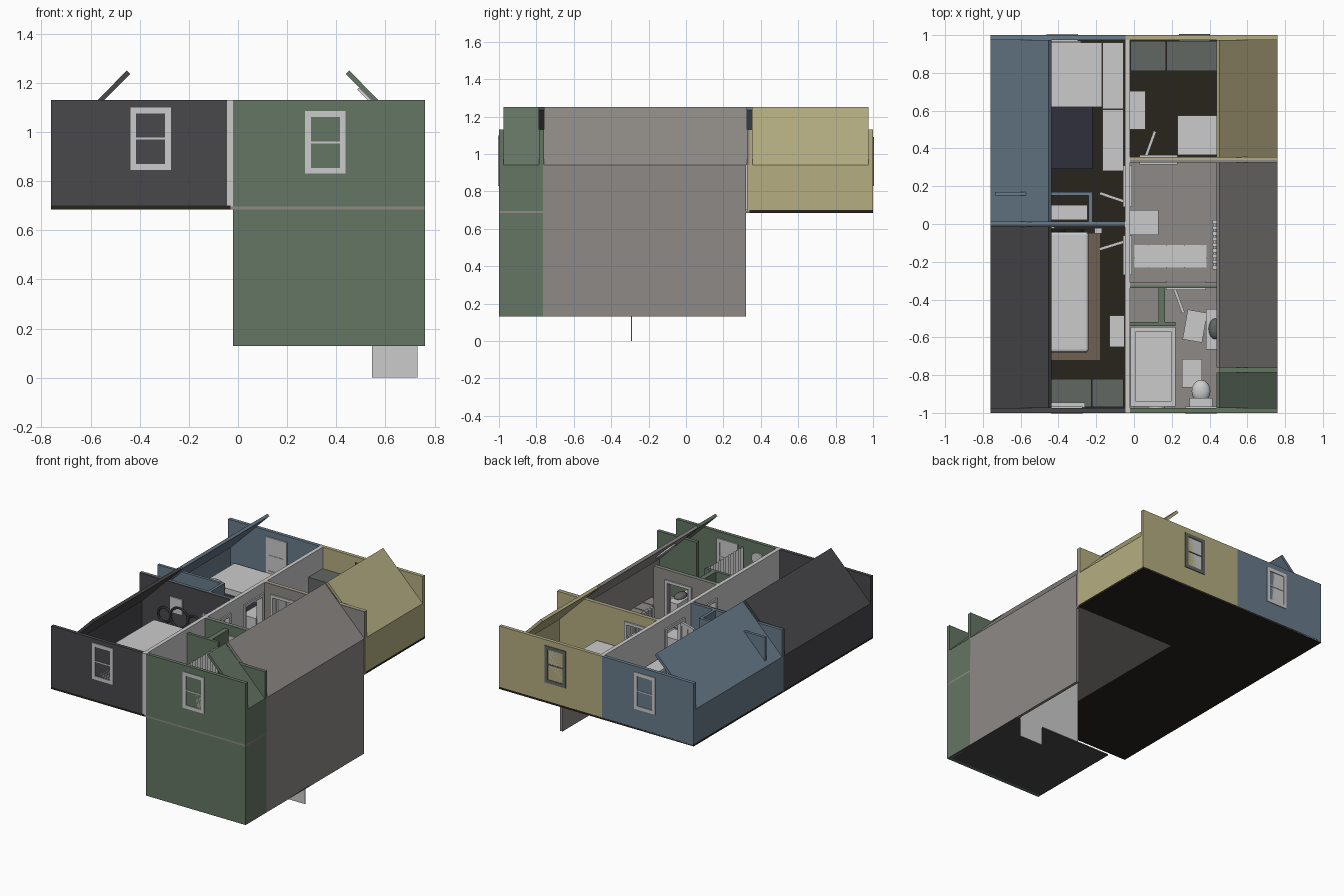
import bpy, bmesh, math
from mathutils import Matrix, Vector

if "Cube" in bpy.data.objects:
    bpy.data.objects.remove(bpy.data.objects["Cube"])

def mat(name, r, g, b):
    m = bpy.data.materials.new(name)
    m.diffuse_color = (r, g, b, 1)
    m.use_nodes = True
    m.node_tree.nodes["Principled BSDF"].inputs["Base Color"].default_value = m.diffuse_color
    return m

BLUE = mat("blue", .14, .20, .26)
YELLOW = mat("yellow", .46, .42, .22)
GREEN = mat("green", .13, .18, .13)
DARK = mat("charcoal", .065, .065, .07)
STONE = mat("warm_grey", .27, .255, .24)
BROWN = mat("dark_wood", .022, .017, .012)
TAN = mat("tan", .16, .12, .08)
SLATE = mat("slate", .12, .135, .125)
NAVY = mat("navy", .03, .03, .045)

F, T = .70, 1.13           # floor level and wall top

def finish(name, bm, m=None, smooth=False):
    bmesh.ops.recalc_face_normals(bm, faces=bm.faces)
    me = bpy.data.meshes.new(name)
    bm.to_mesh(me)
    bm.free()
    o = bpy.data.objects.new(name, me)
    bpy.context.collection.objects.link(o)
    if m:
        me.materials.append(m)
    if smooth:
        for p in me.polygons:
            p.use_smooth = True
    return o

def boxes(name, items, m=None, rot=0, pivot=(0, 0, 0)):
    """One object from boxes (x0,x1,y0,y1,z0,z1), optionally turned about z."""
    bm = bmesh.new()
    for x0, x1, y0, y1, z0, z1 in items:
        mx = Matrix.Translation(((x0+x1)/2, (y0+y1)/2, (z0+z1)/2)) @ Matrix.Diagonal((x1-x0, y1-y0, z1-z0, 1))
        bmesh.ops.create_cube(bm, size=1, matrix=mx)
    bmesh.ops.rotate(bm, verts=bm.verts, cent=pivot, matrix=Matrix.Rotation(math.radians(rot), 3, 'Z'))
    return finish(name, bm, m)

def box(name, x0, x1, y0, y1, z0, z1, m=None):
    return boxes(name, [(x0, x1, y0, y1, z0, z1)], m)

def blob(name, c, s, m=None, seg=16):
    bm = bmesh.new()
    bmesh.ops.create_uvsphere(bm, u_segments=seg, v_segments=seg//2, radius=1,
                              matrix=Matrix.Translation(c) @ Matrix.Diagonal((*s, 1)))
    return finish(name, bm, m, True)

def wall(name, axis, a, b, p0, p1, m=None, doors=(), base=.69):
    """Wall from a to b along an axis, p0..p1 thick, with door openings."""
    out, cur = [], a
    for d0, d1 in doors:
        out += [(cur, d0, base, T), (d0, d1, 1.04, T)]
        cur = d1
    out.append((cur, b, base, T))
    boxes(name, [(u, v, p0, p1, z, w) if axis == 'x' else (p0, p1, u, v, z, w) for u, v, z, w in out], m)

# floors
box("left_floor", -.76, -.03, -1, 1, .685, F, BROWN)
box("back_right_floor", -.03, .76, .34, 1, .685, F, BROWN)
box("hall_floor", -.03, .76, -1, .34, .685, F - .004, STONE)
tile = box("hall_tiles", -.018, .074, -.965, -.873, F - .004, F, STONE)
for n, d in ((8, (.096, 0, 0)), (13, (0, .0985, 0))):
    a = tile.modifiers.new("array", 'ARRAY')
    a.count, a.use_relative_offset, a.use_constant_offset = n, False, True
    a.constant_offset_displace = d

# outer side walls
box("wall_side_charcoal", -.76, -.74, -1, 0, .69, .94, DARK)
box("wall_side_blue", -.76, -.74, 0, 1, .69, .94, BLUE)
box("wall_side_yellow", .74, .76, .325, 1, .69, .94, YELLOW)
box("wall_side_hall", .74, .76, -.765, .32, .13, .94, STONE)
box("wall_side_green", .74, .76, -1, -.765, .13, .94, GREEN)

# end walls
wall("wall_front_charcoal", 'x', -.76, -.045, -1, -.975, DARK)
wall("wall_front_green", 'x', -.02, .76, -1, -.975, GREEN, base=.13)
wall("wall_back_blue", 'x', -.76, -.045, .975, 1, BLUE)
wall("wall_back_yellow", 'x', -.045, .76, .975, 1, YELLOW)

# inner walls, one skin per room
wall("spine_wall", 'y', -1, .99, -.048, -.02, None, ((-.25, -.08), (.11, .29)))
wall("divider_charcoal", 'x', -.76, -.045, -.016, -.002, DARK)
wall("divider_blue", 'x', -.76, -.045, -.002, .012, BLUE)
study = ((.05, .21),)
wall("divider_hall", 'x', -.02, .76, .325, .34, STONE, study)
wall("divider_yellow", 'x', -.02, .76, .34, .355, YELLOW, study)
bath = ((.19, .36),)
wall("bath_wall_hall", 'x', -.02, .47, -.325, -.31, STONE, bath)
wall("bath_wall_green", 'x', -.02, .47, -.34, -.325, GREEN, bath)
wall("green_wing_wall", 'x', .45, .76, -.785, -.76, GREEN)
wall("closet_wall_long", 'x', -.735, -.22, .15, .17, BLUE)
wall("closet_wall_short", 'y', .01, .17, -.24, -.22, BLUE)
boxes("linen_nook", [(-.02, .22, -.54, -.52, F, 1.1), (.13, .165, -.52, -.34, F, 1.1)], GREEN)

# sloping roof panels
def roof(name, side, y0, y1, m):
    bm = bmesh.new()
    prof = [(.76, .94), (.452, 1.25), (.438, 1.236), (.735, .94)]
    f = bm.faces.new([bm.verts.new((side*x, y0, z)) for x, z in prof])
    r = bmesh.ops.extrude_face_region(bm, geom=[f])
    bmesh.ops.translate(bm, verts=[v for v in r["geom"] if isinstance(v, bmesh.types.BMVert)], vec=(0, y1-y0, 0))
    finish(name, bm, m)

roof("roof_charcoal", -1, -.975, -.012, DARK)
roof("roof_blue", -1, .01, .975, BLUE)
roof("roof_yellow", 1, .352, .975, YELLOW)
roof("roof_hall", 1, -.76, .325, STONE)
roof("roof_green", 1, -.975, -.785, GREEN)

# lower storey under the bathroom
box("lower_slab", -.02, .76, -1, -.29, .13, .14, DARK)
box("lower_wall", .23, .75, -.31, -.295, .14, .69)
box("lower_door", .545, .73, -.294, -.289, 0, .42)

# windows: frame, pane and sash bars standing proud of both wall faces
def window(name, cx, y, z0, z1, m=None):
    a, b, w = cx-.083, cx+.083, .024
    boxes(name + "_frame", [(a, a+w, y-.02, y+.02, z0, z1), (b-w, b, y-.02, y+.02, z0, z1),
                            (a+w, b-w, y-.02, y+.02, z0, z0+w), (a+w, b-w, y-.02, y+.02, z1-w, z1),
                            (a+w, b-w, y-.018, y+.018, (z0+z1)/2-.004, (z0+z1)/2+.004)], m)
    box(name + "_pane", a+w, b-w, y-.015, y+.015, z0+w, z1-w)

window("front_left_window", -.355, -.985, .845, 1.10)
window("front_right_window", .355, -.985, .83, 1.085)
window("back_left_window", -.38, .985, .83, 1.09)
window("back_right_window", .32, .985, .83, 1.09, SLATE)

# door casings and open panelled doors
def casing(name, axis, d0, d1, p):
    q = [(d0-.02, d0, F, 1.06), (d1, d1+.02, F, 1.06), (d0, d1, 1.04, 1.06)]
    boxes(name, [(a, b, p-.024, p+.024, z, w) if axis == 'x' else (p-.024, p+.024, a, b, z, w) for a, b, z, w in q])

def door(name, x, y, ang):
    L = .15
    it = [(x, x+L, y-.004, y+.004, F, 1.04)]
    for u in (0, .067, L-.016):
        it.append((x+u, x+u+.016, y-.008, y+.008, F, 1.04))
    for z in (F, .85, 1.015):
        it.append((x, x+L, y-.008, y+.008, z, z+.025))
    boxes(name, it, None, ang, (x, y, 0))

casing("charcoal_casing", 'y', -.25, -.08, -.034)
casing("blue_casing", 'y', .11, .29, -.034)
casing("study_casing", 'x', .05, .21, .34)
casing("bath_casing", 'x', .19, .36, -.325)
door("charcoal_door", -.04, -.09, 197)
door("blue_door", -.04, .115, 161)
door("study_door", .06, .35, 70)
door("bath_door", .21, -.33, -70)

# blue room: bed, pillows, desks, closet shelf
box("navy_bed", -.72, -.22, .29, .62, F, .80, NAVY)
blob("large_pillow", (-.58, .52, .85), (.09, .11, .07))
blob("small_pillow", (-.62, .38, .84), (.07, .08, .05))
box("wide_cabinet", -.70, -.17, .62, .96, F, .84)
box("corner_desk", -.168, -.055, .61, .96, F, .86)
boxes("side_desk", [(-.168, -.055, .28, .605, .86, .88), (-.168, -.055, .28, .30, F, .86),
                    (-.168, -.055, .585, .605, F, .86)])
boxes("closet_shelves", [(-.45, -.245, .02, .10, z, z+.015) for z in (.8, .92, 1.03)])
box("blue_sill", -.45, -.28, .955, .97, .80, .83)

# charcoal room: rug, bed with scrolled headboard, shelves, desk, picture
box("bed_rug", -.70, -.18, -.72, -.05, F, .706, TAN)
box("bed_base", -.62, -.25, -.68, -.04, .74, .79, DARK)
bed = box("mattress", -.63, -.24, -.68, -.04, .79, .85)
bv = bed.modifiers.new("bevel", 'BEVEL')
bv.width, bv.segments = .015, 2
boxes("bed_legs", [(x, x+.02, y, y+.02, F, .75) for x in (-.62, -.27) for y in (-.68, -.06)], DARK)
for i, (x, r) in enumerate(((-.55, .05), (-.435, .07), (-.32, .05))):
    bpy.ops.mesh.primitive_torus_add(location=(x, -.035, .88 + r/3), rotation=(math.pi/2, 0, 0), major_radius=r,
                                     minor_radius=.008, major_segments=20, minor_segments=6)
    bpy.context.object.name = "headboard_scroll_%d" % i
    bpy.context.object.data.materials.append(DARK)
boxes("front_shelves", [(-.70, -.225, -.97, -.82, F, .80), (-.222, -.055, -.97, -.82, F, .90)], SLATE)
box("charcoal_sill", -.45, -.26, -.972, -.945, .80, .84)
box("small_desk", -.13, -.05, -.65, -.485, F, .84)
box("wall_picture", -.52, -.42, -.024, -.016, .92, 1.03)
box("bedside_table", -.21, -.17, -.05, -.02, F, .98)

# hall: runner rug, cabinet, radiator
box("runner_rug", 0, .385, -.23, -.11, F, .706)
boxes("hall_cabinet", [(-.02, .10, -.055, .07, F, .86), (.10, .125, -.045, .06, F, .84),
                       (-.02, .13, -.058, .073, .86, .875)])
boxes("radiator", [(.415, .44, -.24 + i*.03, -.22 + i*.03, .73, .88) for i in range(9)] + [(.422, .434, -.24, .02, .75, .77)])

# yellow room: shelves and tables
boxes("back_shelves", [(-.018, .17, .81, .97, F, .98), (.173, .44, .81, .97, F, .86)], SLATE)
boxes("study_table", [(.23, .44, .365, .575, .85, .87), (.24, .26, .545, .565, F, .85), (.24, .26, .375, .395, F, .85),
                      (.41, .43, .545, .565, F, .85), (.41, .43, .375, .395, F, .85)])
boxes("bookshelf", [(-.02, .06, .50, .705, z, z+.012) for z in (.72, .81, .90)]
      + [(-.02, .06, y, y+.01, F, .912) for y in (.50, .695)])

# bathroom: tub, pleated curtain, mats, basin, toilet, mirrors
boxes("bathtub", [(-.018, .22, -.965, -.94, F, .82), (-.018, .22, -.57, -.545, F, .82), (-.018, .01, -.94, -.57, F, .82),
                  (.195, .22, -.94, -.57, F, .82), (.01, .195, -.94, -.57, F, .73)])
bm = bmesh.new()
pts = [(.225 + .012*(i % 2), -.965 + i*.014) for i in range(30)]
lo, hi = ([bm.verts.new((x, y, z)) for x, y in pts] for z in (.75, 1.08))
for i in range(29):
    bm.faces.new((lo[i], lo[i+1], hi[i+1], hi[i]))
finish("shower_curtain", bm)
boxes("basin_mat", [(.27, .375, -.62, -.46, F, .708)], None, -10, (.32, -.54, 0))
box("toilet_mat", .255, .36, -.865, -.715, F, .708)
boxes("toilet_tank", [(.30, .41, -.965, -.925, .78, .89), (.295, .415, -.97, -.92, .89, .90)])
blob("toilet_bowl", (.355, -.885, .77), (.05, .06, .03))
box("toilet_foot", .325, .385, -.93, -.86, F, .77)
box("basin_cabinet", .38, .46, -.665, -.45, F, .83)
blob("basin", (.43, -.555, .835), (.035, .055, .025), SLATE)

def disc(name, c, r, rot):
    bpy.ops.mesh.primitive_cylinder_add(vertices=24, radius=r, depth=.01, location=c, rotation=rot)
    bpy.context.object.name = name

disc("round_mirror", (.12, -.97, 1.02), .045, (math.pi/2, 0, 0))
disc("slope_mirror", (.545, -.555, 1.12), .08, (0, math.pi/4, 0))
